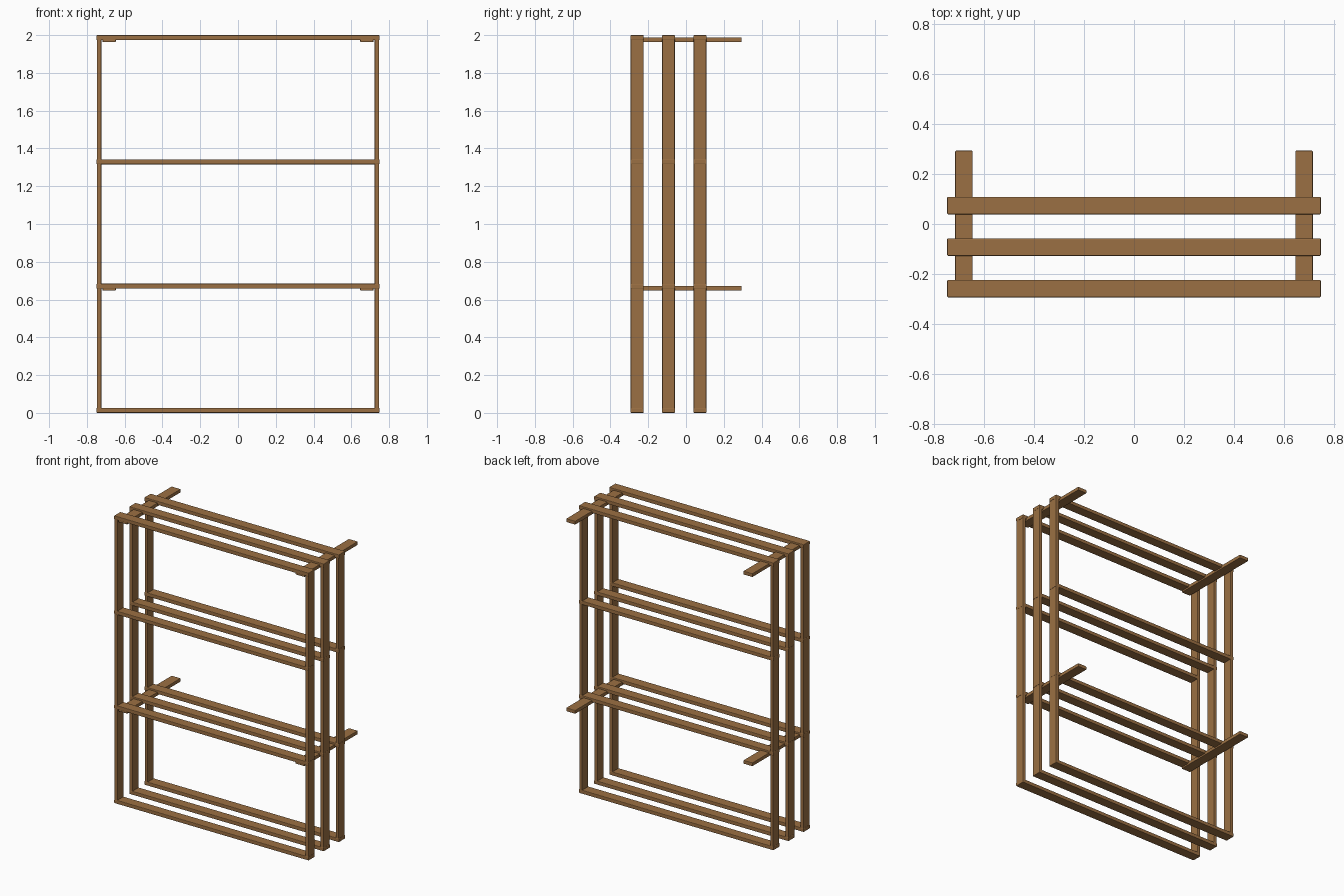
import bpy
import bmesh

if "Cube" in bpy.data.objects:
    bpy.data.objects.remove(bpy.data.objects["Cube"])

# Single wood colour
wood = bpy.data.materials.new("brown wood")
wood.diffuse_color = (0.33, 0.163, 0.056, 1.0)
wood.use_nodes = True
wood.node_tree.nodes["Principled BSDF"].inputs["Base Color"].default_value = wood.diffuse_color


def plank(name, x, y, z):
    """Softly bevelled board spanning the given (min, max) ranges."""
    bm = bmesh.new()
    bmesh.ops.create_cube(bm, size=1.0)
    for v in bm.verts:
        v.co = [lo + (c + 0.5) * (hi - lo) for c, (lo, hi) in zip(v.co, (x, y, z))]
    mesh = bpy.data.meshes.new(name)
    bm.to_mesh(mesh)
    bm.free()
    mesh.materials.append(wood)
    obj = bpy.data.objects.new(name, mesh)
    bpy.context.collection.objects.link(obj)
    bevel = obj.modifiers.new("worn_edges", 'BEVEL')
    bevel.width = 0.004
    bevel.segments = 2
    return obj


THICK, WIDTH = 0.026, 0.07
DEPTH = 0.294
RAIL_BOTTOMS = (0.0, 0.658, 1.316, 1.974)

# Three identical upright frames, shifted towards the front
for i in range(3):
    y0 = -DEPTH + i * 0.1665
    y = (y0, y0 + WIDTH)
    for j, z0 in enumerate(RAIL_BOTTOMS):
        plank(f"rail_{i}_{j}", (-0.749, 0.749), y, (z0, z0 + THICK))
    for side, x in (("left", (-0.747, -0.723)), ("right", (0.723, 0.747))):
        plank(f"post_{side}_{i}", x, (y0 + 0.001, y0 + WIDTH - 0.001), (0.001, 1.999))

# Cross bars joining the frames and sticking out at the back
for level, z in (("lower", (0.647, 0.672)), ("upper", (1.963, 1.988))):
    for side, x in (("left", (-0.717, -0.647)), ("right", (0.647, 0.717))):
        plank(f"cross_bar_{level}_{side}", x, (-DEPTH + 0.001, DEPTH), z)
